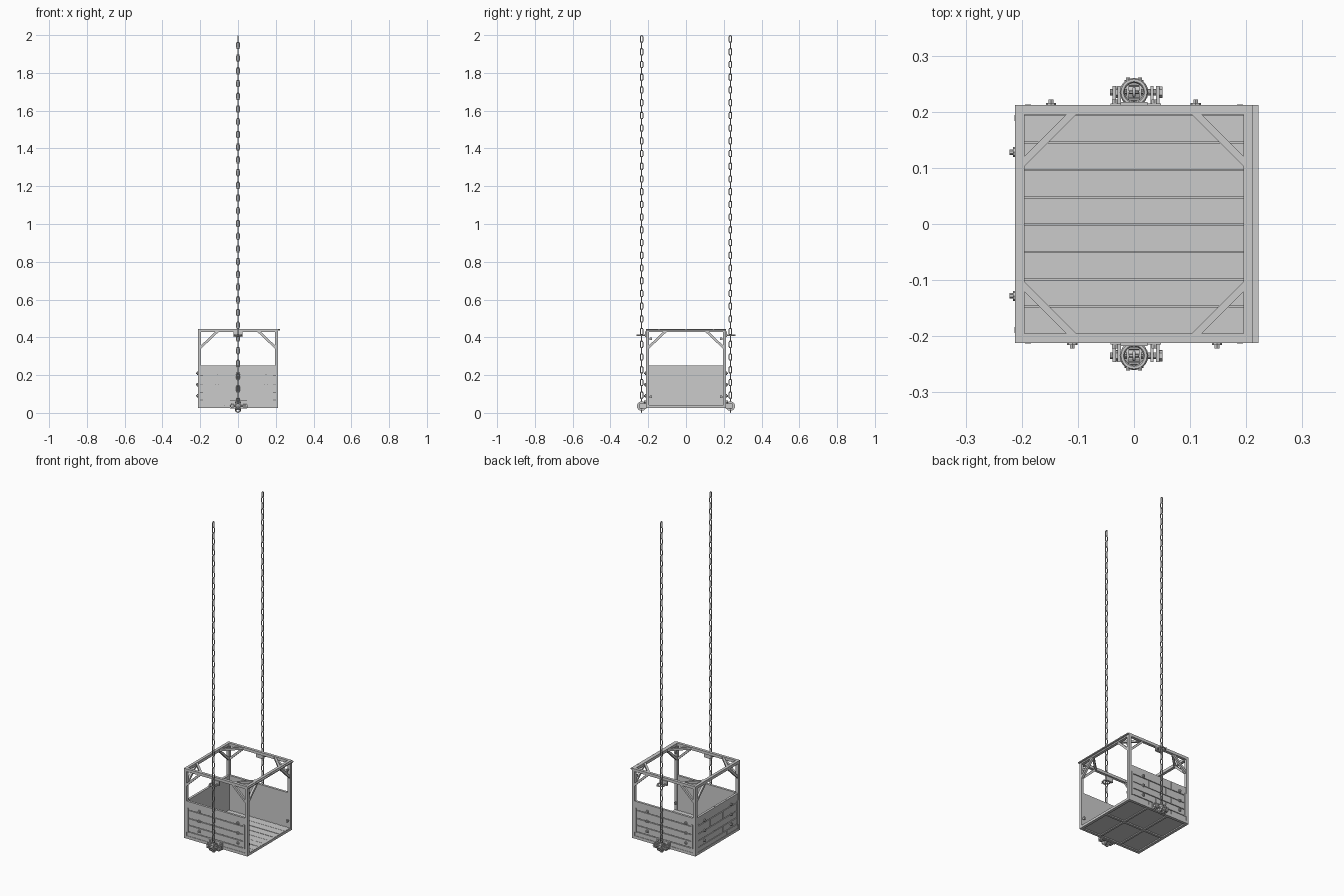
import bpy, bmesh, math, random
from mathutils import Vector, Matrix

if "Cube" in bpy.data.objects:
    bpy.data.objects.remove(bpy.data.objects["Cube"])

random.seed(4)


def finish(name, bm):
    bmesh.ops.recalc_face_normals(bm, faces=bm.faces)
    me = bpy.data.meshes.new(name)
    bm.to_mesh(me)
    bm.free()
    ob = bpy.data.objects.new(name, me)
    bpy.context.collection.objects.link(ob)
    return ob


def box(bm, lo, hi, mat=None):
    lo, hi = Vector(lo), Vector(hi)
    d = hi - lo
    m = Matrix.Translation((lo + hi) / 2) @ Matrix.Diagonal((*d, 1))
    bmesh.ops.create_cube(bm, size=1, matrix=(mat or Matrix()) @ m)


def bar(bm, a, b, w, side):
    # square bar from a to b with one face turned towards "side"
    a, b = Vector(a), Vector(b)
    z = (b - a).normalized()
    x = Vector(side)
    y = z.cross(x)
    m = Matrix((x, y, z)).transposed().to_4x4()
    m.translation = (a + b) / 2
    bmesh.ops.create_cube(bm, size=1, matrix=m @ Matrix.Diagonal((w, w, (b - a).length, 1)))


def cyl(bm, c, r, depth, axis, n=12):
    rot = Vector((0, 0, 1)).rotation_difference(Vector(axis)).to_matrix().to_4x4()
    bmesh.ops.create_cone(bm, cap_ends=True, segments=n, radius1=r, radius2=r, depth=depth,
                          matrix=Matrix.Translation(c) @ rot)


def tube_loop(bm, pts, r, normal, sides=6):
    # closed tube along a flat loop
    n, k = Vector(normal), len(pts)
    rings = []
    for i, p in enumerate(pts):
        t = (pts[(i + 1) % k] - pts[i - 1]).normalized()
        o = t.cross(n)
        rings.append([bm.verts.new(p + r * (math.cos(a) * o + math.sin(a) * n))
                      for a in [2 * math.pi * j / sides for j in range(sides)]])
    for i in range(k):
        A, B = rings[i], rings[(i + 1) % k]
        for j in range(sides):
            bm.faces.new((A[j], A[(j + 1) % sides], B[(j + 1) % sides], B[j]))


H, Z0, Z1, W = 0.212, 0.025, 0.445, 0.017
C = H - W / 2

# corner posts and top rails
bm = bmesh.new()
for sx in (-1, 1):
    for sy in (-1, 1):
        bar(bm, (sx * C, sy * C, Z0), (sx * C, sy * C, Z1 - W), W, (1, 0, 0))
for s in (-1, 1):
    box(bm, (-H, s * C - W / 2, Z1 - W), (H, s * C + W / 2, Z1))
    box(bm, (s * C - W / 2, -H + W, Z1 - W), (s * C + W / 2, H - W, Z1))
finish("cage_frame", bm)

# diagonal braces, three meeting at each upper corner
bm = bmesh.new()
zt = Z1 - W / 2
for sx in (-1, 1):
    for sy in (-1, 1):
        x, y = sx * C, sy * C
        bar(bm, (x, y - sy * .1, zt), (x - sx * .1, y, zt), .013, (0, 0, 1))
        bar(bm, (x, y, zt - .095), (x - sx * .1, y, zt), .013, (0, 1, 0))
        bar(bm, (x, y, zt - .095), (x, y - sy * .1, zt), .013, (1, 0, 0))
finish("corner_braces", bm)

# floor boards
bm = bmesh.new()
n = 8
step = (2 * H - 2 * W) / n
for i in range(n):
    y = -H + W + i * step
    box(bm, (-H + .004, y, .033), (H - .002, y + step - .002, .041 + random.uniform(-.001, .001)))
box(bm, (-H + .005, -H + .005, .032), (H - .005, H - .005, .037))
finish("floor_boards", bm)

# underfloor beams
bm = bmesh.new()
for s in (-1, 1):
    box(bm, (-H, s * C - W / 2, Z0), (H, s * C + W / 2, .042))
    box(bm, (s * C - W / 2, -H + W, Z0), (s * C + W / 2, H - W, .040))
for p in (-.07, .07):
    box(bm, (p - .006, -H + W, Z0 + .001), (p + .006, H - W, .034))
box(bm, (-H + W, -.007, Z0), (H - W, .007, .034))
finish("floor_beams", bm)


# side panels: sheet, broken outer planks, end battens, bolts
def panel(name, angle, bolts):
    R = Matrix.Rotation(angle, 4, 'Z')
    bm = bmesh.new()
    a = H - W + .001
    box(bm, (-a, -.203, .035), (a, -.196, .25), R)
    rows = [(.028, .066), (.070, .106), (.110, .147), (.151, .196), (.200, .25)]
    for k, (zl, zh) in enumerate(rows):
        cut = [-a, -.07 + .05 * (k % 3), .09 - .04 * (k % 2), a]
        for xl, xh in zip(cut, cut[1:]):
            d = random.uniform(0, .0015)
            box(bm, (xl + .001, -.2105 + d, zl), (xh - .001, -.202, zh), R)
    for x in (-.189, .189):
        box(bm, (x - .005, -.213, .065), (x + .005, -.205, .21), R)
    finish(name, bm)
    bm = bmesh.new()
    ax = R @ Vector((0, 1, 0))
    for x in bolts:
        for z in (.09, .15, .21):
            cyl(bm, R @ Vector((x, -.2135, z)), .009, .005, ax, 8)
            cyl(bm, R @ Vector((x, -.218, z)), .005, .007, ax, 6)
    finish(name + "_bolts", bm)


panel("front_panel", 0, (-.11, .148))
panel("back_panel", math.pi, (-.11, .148))
panel("left_panel", -math.pi / 2, (-.128, .128))

# entrance: header strip with bolts, small plates on the posts
bm = bmesh.new()
box(bm, (H - .002, -H, Z1 - .009), (.222, H, Z1 - .003))
for y in (-.142, 0, .145):
    cyl(bm, (.217, y, Z1 - .003), .005, .005, (0, 0, 1), 6)
for y in (-.185, .185):
    for z in (.085, .392):
        s = 1 if y > 0 else -1
        box(bm, (.196, y - .006, z - .007), (.204, y + .006, z + .007))
        box(bm, (.198, y, z - .003), (.203, y + s * .012, z + .003))
finish("entrance_fittings", bm)


# chains
def link(bm, c, normal, side, L=.042, w=.019, r=.0028):
    q = w / 2 - r
    h = L / 2 - r - q
    s = Vector(side)
    pts = []
    for sg, st in ((1, 0), (-1, math.pi)):
        for i in range(5):
            t = st + math.pi * i / 4
            pts.append(Vector(c) + s * (q * math.cos(t)) + Vector((0, 0, sg * h + q * math.sin(t))))
    tube_loop(bm, pts, r, normal)


for s, tag in ((-1, "front"), (1, "back")):
    Y = s * .235
    bm = bmesh.new()
    count = 58
    pitch = (1.979 - .06) / (count - 1)
    for i in range(count):
        X, Yv = (1, 0, 0), (0, 1, 0)
        link(bm, (0, Y, 1.979 - i * pitch), *((X, Yv) if i % 2 == 0 else (Yv, X)))
    ob = finish(tag + "_chain", bm)
    for p in ob.data.polygons:
        p.use_smooth = True

    # guide ring at the top rail
    bm = bmesh.new()
    pts = [Vector((.021 * math.cos(t), Y + .021 * math.sin(t), .41))
           for t in [2 * math.pi * i / 20 for i in range(20)]]
    tube_loop(bm, pts, .0045, (0, 0, 1))
    lo, hi = sorted((s * .205, s * .217))
    box(bm, (-.024, lo, .402), (.024, hi, .43))
    for x in (-.011, .011):
        cyl(bm, (x, s * .258, .41), .004, .006, (0, 1, 0), 6)
    finish(tag + "_chain_guide", bm)

    # lower wheel with side plates, axle, nuts and shackle
    bm = bmesh.new()
    for x in (-.011, .011):
        cyl(bm, (x, Y, .036), .025, .005, (1, 0, 0), 24)
    cyl(bm, (0, Y, .036), .017, .02, (1, 0, 0), 20)
    cyl(bm, (.003, Y, .036), .006, .092, (1, 0, 0), 10)
    for x in (-.035, -.026, .032, .042):
        lo, hi = sorted((s * .209, s * .246))
        box(bm, (x - .003, lo, .024), (x + .003, hi, .05))
    for x in (-.031, .048):
        cyl(bm, (x, Y, .036), .010, .006, (1, 0, 0), 6)
    lo, hi = sorted((s * .209, s * .215))
    box(bm, (-.042, lo, .022), (.048, hi, .066))
    for x in (-.034, .036):
        cyl(bm, (x, s * .218, .059), .006, .008, (0, 1, 0), 6)
    for i in range(8):
        t = math.pi * i / 4
        cyl(bm, (0, Y + .019 * math.cos(t), .036 + .019 * math.sin(t)), .003, .034, (1, 0, 0), 6)
    link(bm, (0, Y, .019), (0, 1, 0), (1, 0, 0), L=.038, w=.034, r=.003)
    finish(tag + "_chain_wheel", bm)
